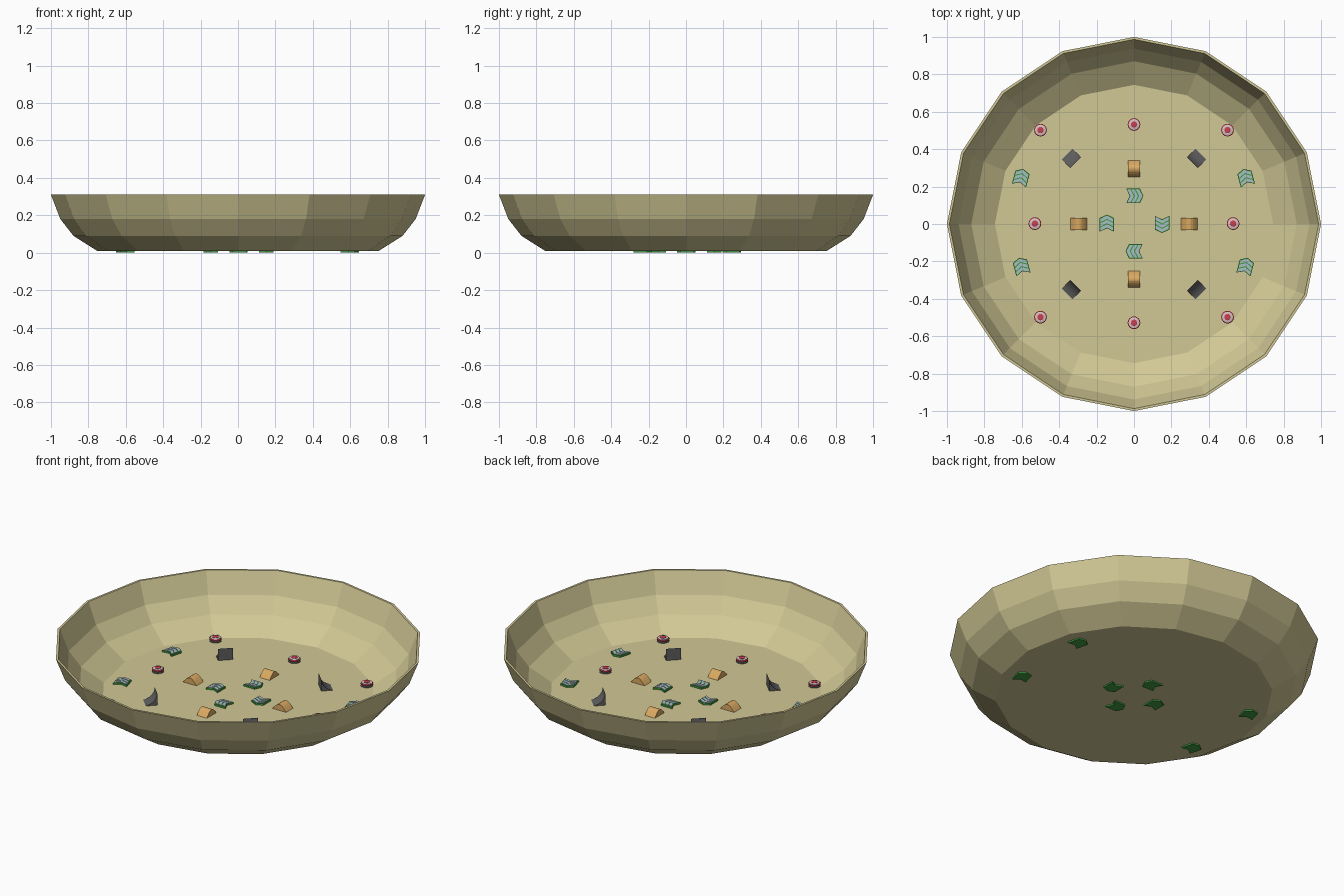
import bpy
from math import cos, sin, pi, radians, atan2
from mathutils import Matrix

if "Cube" in bpy.data.objects:
    bpy.data.objects.remove(bpy.data.objects["Cube"])


def mat(name, r, g, b):
    m = bpy.data.materials.new(name)
    m.diffuse_color = (r, g, b, 1)
    m.use_nodes = True
    m.node_tree.nodes["Principled BSDF"].inputs["Base Color"].default_value = m.diffuse_color
    return m


SAND = mat("sand", 0.64, 0.58, 0.30)
GREEN = mat("green", 0.05, 0.33, 0.05)
PALE = mat("pale_blue", 0.40, 0.52, 0.55)
ORANGE = mat("orange", 0.70, 0.40, 0.12)
DARK = mat("dark_grey", 0.11, 0.11, 0.11)
RED = mat("red", 0.60, 0.05, 0.08)
WHITE = mat("off_white", 0.65, 0.55, 0.55)
FLOOR = 0.016


def add(name, verts, faces, material, loc=(0, 0, 0), rot=0.0):
    me = bpy.data.meshes.new(name)
    me.from_pydata(verts, [], faces)
    me.transform(Matrix.Translation(loc) @ Matrix.Rotation(rot, 4, 'Z'))
    me.materials.append(material)
    ob = bpy.data.objects.new(name, me)
    bpy.context.collection.objects.link(ob)
    return ob


def lathe(name, profile, n, material, loc=(0, 0, 0)):
    """Spin an (r, z) profile listed from bottom centre to top centre, capped."""
    v = [(r * cos(2 * pi * i / n), r * sin(2 * pi * i / n), z)
         for r, z in profile for i in range(n)]
    f = [(k * n + i, k * n + (i + 1) % n, (k + 1) * n + (i + 1) % n, (k + 1) * n + i)
         for k in range(len(profile) - 1) for i in range(n)]
    f.append(tuple(reversed(range(n))))
    f.append(tuple(range((len(profile) - 1) * n, len(profile) * n)))
    return add(name, v, f, material, loc)


def extrude(name, outline, half, material, loc, rot):
    """Side profile (x, z), counterclockwise, extruded across y."""
    n = len(outline)
    v = [(x, s * half, z) for s in (-1, 1) for x, z in outline]
    f = [tuple(range(n)), tuple(reversed(range(n, 2 * n)))]
    f += [(i, i + n, (i + 1) % n + n, (i + 1) % n) for i in range(n)]
    return add(name, v, f, material, loc, rot)


def chevron(name, x0, x1, half, depth, z0, z1, material, loc, rot):
    """Chevron slab pointing along +x."""
    o = [(x0, -half), (x1, -half), (x1 + depth, 0), (x1, half), (x0, half), (x0 + depth, 0)]
    v = [(x, y, z) for z in (z0, z1) for x, y in o]
    f = [(0, 5, 2, 1), (5, 4, 3, 2), (6, 7, 8, 11), (11, 8, 9, 10)]
    f += [(i, (i + 1) % 6, (i + 1) % 6 + 6, i + 6) for i in range(6)]
    return add(name, v, f, material, loc, rot)


# Sixteen-sided thin bowl
lathe("bowl", [(0.75, 0.008), (0.88, 0.09), (0.95, 0.18), (1.0, 0.31),
               (0.987, 0.31), (0.938, 0.184), (0.87, 0.097), (0.744, FLOOR)], 16, SAND)

# Direction pads: four round the centre, four near the wall
pads = [(0.005, 0.15, 0), (0, -0.145, 180), (-0.145, 0.005, 90), (0.15, -0.003, -90),
        (-0.603, 0.25, 75), (0.597, 0.25, 105), (-0.603, -0.225, 105), (0.597, -0.225, 75)]
for x, y, a in pads:
    r = radians(a)
    chevron("pad_base", -0.046, 0.027, 0.039, 0.018, 0, 0.026, GREEN, (x, y, 0), r)
    for k in range(3):
        s = -0.041 + k * 0.023
        chevron("pad_arrow", s, s + 0.017, 0.034, 0.018, 0.025, 0.029, PALE, (x, y, 0), r)

# Curved humps, with the ridge across the radial direction
N = 10
hump = [(-0.046, 0), (0.046, 0)]
hump += [(0.046 * (1 - 2 * i / N), 0.038 * sin(pi * i / N)) for i in range(1, N)]
for k in range(4):
    a = k * pi / 2
    extrude("hump", hump, 0.033, ORANGE, (0.296 * cos(a), 0.296 * sin(a), FLOOR - 0.002), a)

# Quarter ramps, with the tall back facing the centre
ramp = [(-0.041, 0), (0.041, 0)]
ramp += [(0.041 - 0.082 * sin(t), 0.072 * (1 - cos(t)))
         for t in [pi / 2 * i / 8 for i in range(1, 9)]]
for sx in (-1, 1):
    for sy in (-1, 1):
        extrude("quarter_ramp", ramp, 0.041, DARK,
                (0.341 * sx, 0.357 * sy, FLOOR - 0.002), atan2(sy, sx))

# Round bumpers: dark foot, pale ring, red cap
for i in (-1, 0, 1):
    for j in (-1, 0, 1):
        if i == j == 0:
            continue
        d = 0.5 if i and j else 0.53
        p = (d * i, d * j + 0.002, 0)
        lathe("bumper_foot", [(0.034, FLOOR - 0.003), (0.034, 0.019), (0.028, 0.022),
                              (0.028, 0.025)], 16, DARK, p)
        lathe("bumper_band", [(0.028, 0.025), (0.034, 0.027), (0.034, 0.031),
                              (0.029, 0.034)], 16, RED, p)
        lathe("bumper_ring", [(0.029, 0.033), (0.029, 0.036), (0.02, 0.038)], 16, WHITE, p)
        lathe("bumper_cap", [(0.017, 0.037), (0.017, 0.040), (0.012, 0.042)], 16, RED, p)
